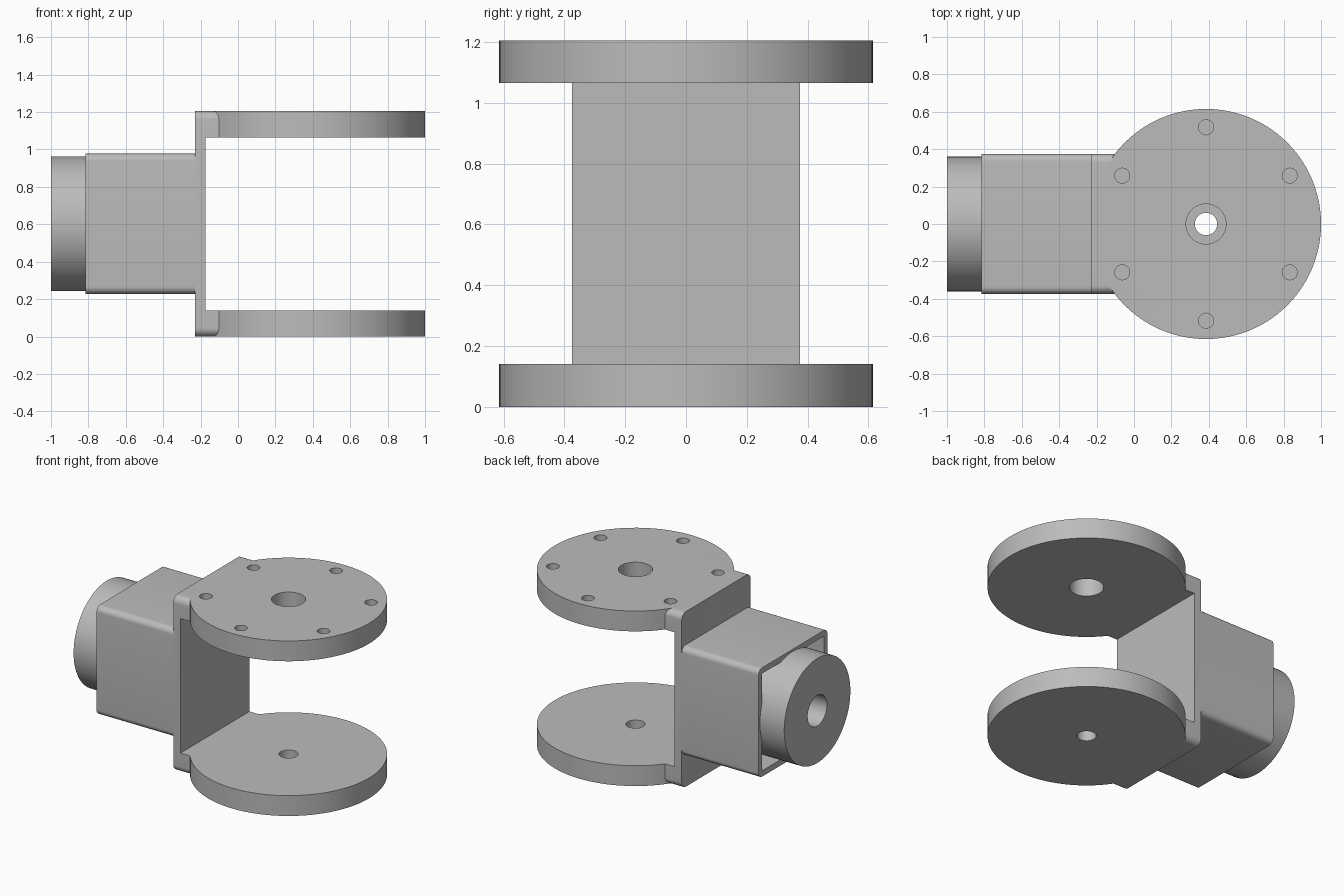
import bpy, bmesh, math
from mathutils import Matrix

if "Cube" in bpy.data.objects:
    bpy.data.objects.remove(bpy.data.objects["Cube"])

grey = bpy.data.materials.new("mid grey")
grey.diffuse_color = (0.5, 0.5, 0.5, 1)
grey.use_nodes = True
grey.node_tree.nodes["Principled BSDF"].inputs["Base Color"].default_value = grey.diffuse_color
AXIS_X, MID_Z, HEIGHT, THICK = 0.385, 0.6025, 1.205, 0.14


def finish(name, bm):
    bmesh.ops.recalc_face_normals(bm, faces=bm.faces[:])
    mesh = bpy.data.meshes.new(name)
    bm.to_mesh(mesh)
    bm.free()
    mesh.materials.append(grey)
    obj = bpy.data.objects.new(name, mesh)
    bpy.context.collection.objects.link(obj)
    return obj


def cylinder(name, r, depth, center, along_x=False, seg=96):
    bm = bmesh.new()
    m = Matrix.Translation(center)
    if along_x:
        m = m @ Matrix.Rotation(math.pi / 2, 4, 'Y')
    bmesh.ops.create_cone(bm, cap_ends=True, segments=seg, radius1=r, radius2=r,
                          depth=depth, matrix=m)
    return finish(name, bm)


def bar(name, x0, x1, half_y, z0, z1, r=0.0):
    """Rectangle in y-z with optional rounded corners, extruded along x."""
    pts = []
    for i, (sy, sz) in enumerate([(1, 1), (-1, 1), (-1, -1), (1, -1)]):
        cy = sy * (half_y - r)
        cz = z1 - r if sz > 0 else z0 + r
        for k in range(9 if r else 1):
            a = math.pi / 2 * (i + k / 8)
            pts.append((cy + r * math.cos(a), cz + r * math.sin(a)))
    bm = bmesh.new()
    face = bm.faces.new([bm.verts.new((x0, y, z)) for y, z in pts])
    ext = bmesh.ops.extrude_face_region(bm, geom=[face])
    new = [v for v in ext['geom'] if isinstance(v, bmesh.types.BMVert)]
    bmesh.ops.translate(bm, verts=new, vec=(x1 - x0, 0, 0))
    return finish(name, bm)


def combine(obj, tool, op):
    mod = obj.modifiers.new(op.lower(), 'BOOLEAN')
    mod.operation, mod.solver, mod.object = op, 'EXACT', tool
    bpy.context.view_layer.objects.active = obj
    bpy.ops.object.modifier_apply(modifier=mod.name)
    bpy.data.objects.remove(tool)


# U-shaped yoke: rounded bar hollowed out between the two arms
yoke = bar("yoke", -0.23, 0.0, 0.375, 0, HEIGHT, 0.045)
combine(yoke, bar("gap", -0.175, 0.2, 0.6, THICK, HEIGHT - THICK), 'DIFFERENCE')

# Round flanges at the ends of the arms, with their centre bores
for z, bore in ((THICK / 2, 0.06), (HEIGHT - THICK / 2, 0.107)):
    combine(yoke, cylinder("flange", 0.615, THICK, (AXIS_X, 0, z)), 'UNION')
    combine(yoke, cylinder("bore", bore, 0.3, (AXIS_X, 0, z), seg=48), 'DIFFERENCE')

# Ring of blind bolt holes in the upper flange
for i in range(6):
    a = math.radians(30 + 60 * i)
    pos = (AXIS_X + 0.517 * math.cos(a), 0.517 * math.sin(a), HEIGHT)
    combine(yoke, cylinder("bolt_hole", 0.04, 0.16, pos, seg=32), 'DIFFERENCE')

# Square housing, open at its outer end
housing = bar("housing", -0.815, -0.23, 0.375, MID_Z - 0.375, MID_Z + 0.375, 0.04)
combine(housing, bar("cavity", -0.9, -0.27, 0.335, MID_Z - 0.335, MID_Z + 0.335), 'DIFFERENCE')

# Round hub seated in the housing, with a centre hole
hub = cylinder("hub", 0.36, 0.74, (-0.63, 0, MID_Z), True)
combine(hub, cylinder("hub_hole", 0.105, 0.6, (-1.0, 0, MID_Z), True, 48), 'DIFFERENCE')

for obj in (yoke, housing, hub):
    bpy.ops.object.select_all(action='DESELECT')
    obj.select_set(True)
    bpy.context.view_layer.objects.active = obj
    bpy.ops.object.shade_smooth_by_angle(angle=math.radians(30))
